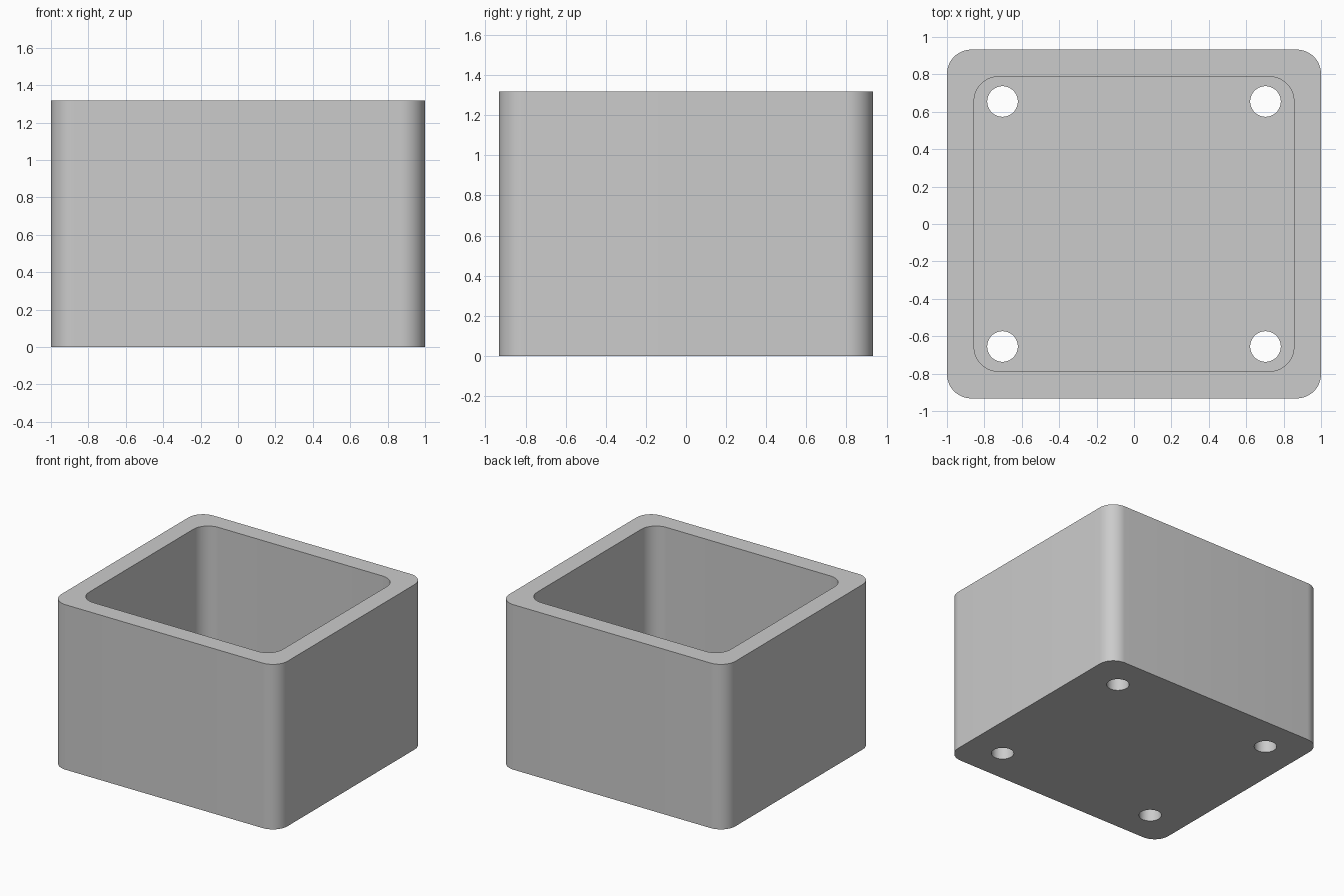
import bpy
import bmesh
import math

WIDTH, DEPTH, HEIGHT = 2.0, 1.865, 1.318
WALL = 0.145
CORNER = 0.13
HOLE_X, HOLE_Y, HOLE_R = 0.703, 0.655, 0.082

cube = bpy.data.objects.get("Cube")
if cube:
    bpy.data.objects.remove(cube, do_unlink=True)

grey = bpy.data.materials.new("plain grey")
grey.use_nodes = True
colour = (0.6, 0.6, 0.6, 1.0)
grey.diffuse_color = colour
grey.node_tree.nodes["Principled BSDF"].inputs["Base Color"].default_value = colour


def prism(name, outline, bottom, top):
    """Extrude a flat outline upwards into a solid."""
    bm = bmesh.new()
    base = bm.faces.new([bm.verts.new((x, y, bottom)) for x, y in outline])
    side = bmesh.ops.extrude_face_region(bm, geom=[base])["geom"]
    verts = [v for v in side if isinstance(v, bmesh.types.BMVert)]
    bmesh.ops.translate(bm, verts=verts, vec=(0, 0, top - bottom))
    bmesh.ops.recalc_face_normals(bm, faces=bm.faces)
    mesh = bpy.data.meshes.new(name)
    bm.to_mesh(mesh)
    bm.free()
    mesh.materials.append(grey)
    obj = bpy.data.objects.new(name, mesh)
    bpy.context.collection.objects.link(obj)
    return obj


def rounded_rectangle(width, depth, radius, steps=12):
    points = []
    for quarter, (sx, sy) in enumerate([(1, 1), (-1, 1), (-1, -1), (1, -1)]):
        cx, cy = sx * (width / 2 - radius), sy * (depth / 2 - radius)
        for i in range(steps + 1):
            a = (quarter + i / steps) * math.pi / 2
            points.append((cx + radius * math.cos(a), cy + radius * math.sin(a)))
    return points


def circle(cx, cy, radius, steps=48):
    angles = [2 * math.pi * i / steps for i in range(steps)]
    return [(cx + radius * math.cos(a), cy + radius * math.sin(a)) for a in angles]


# Solid outer block
box = prism("open_box", rounded_rectangle(WIDTH, DEPTH, CORNER), 0, HEIGHT)

# Cavity, leaving even walls and a floor
cutters = [prism("cavity_cutter",
                 rounded_rectangle(WIDTH - 2 * WALL, DEPTH - 2 * WALL, CORNER),
                 WALL, HEIGHT + 0.2)]

# Four round holes through the floor
for sx in (-1, 1):
    for sy in (-1, 1):
        cutters.append(prism("hole_cutter", circle(sx * HOLE_X, sy * HOLE_Y, HOLE_R),
                             -0.1, WALL + 0.1))

bpy.context.view_layer.objects.active = box
for cutter in cutters:
    cutter.hide_render = True
    cut = box.modifiers.new("cut", 'BOOLEAN')
    cut.operation = 'DIFFERENCE'
    cut.solver = 'EXACT'
    cut.object = cutter
    bpy.ops.object.modifier_apply(modifier=cut.name)
    bpy.data.objects.remove(cutter, do_unlink=True)

# Smooth rounded corners, crisp rims
bpy.ops.object.select_all(action='DESELECT')
box.select_set(True)
bpy.ops.object.shade_smooth_by_angle(angle=math.radians(30))
